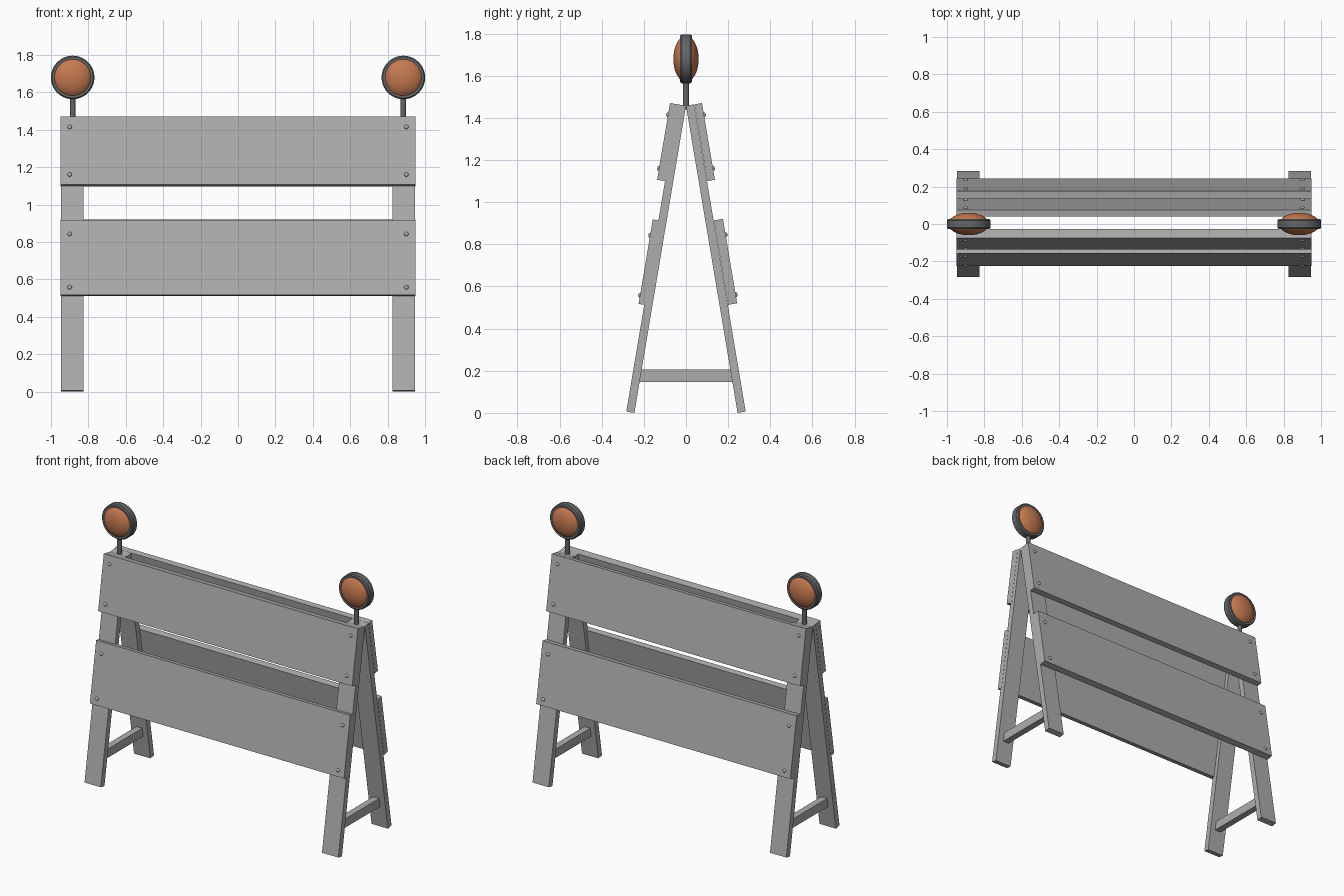
import bpy, bmesh, math
from mathutils import Matrix, Vector

if "Cube" in bpy.data.objects:
    bpy.data.objects.remove(bpy.data.objects["Cube"], do_unlink=True)


def material(name, rgb):
    m = bpy.data.materials.new(name)
    m.use_nodes = True
    m.diffuse_color = (*rgb, 1)
    bsdf = next(n for n in m.node_tree.nodes if n.type == 'BSDF_PRINCIPLED')
    bsdf.inputs["Base Color"].default_value = (*rgb, 1)
    bsdf.inputs["Roughness"].default_value = 0.6
    return m


GREY = material("light grey", (0.42, 0.42, 0.42))
DARK = material("dark grey", (0.13, 0.135, 0.14))
ORANGE = material("amber orange", (0.56, 0.19, 0.08))


def finish(name, bm, mat, smooth=False):
    bmesh.ops.recalc_face_normals(bm, faces=bm.faces)
    mesh = bpy.data.meshes.new(name)
    bm.to_mesh(mesh)
    bm.free()
    mesh.materials.append(mat)
    obj = bpy.data.objects.new(name, mesh)
    bpy.context.collection.objects.link(obj)
    if smooth:
        bpy.ops.object.select_all(action='DESELECT')
        obj.select_set(True)
        bpy.context.view_layer.objects.active = obj
        bpy.ops.object.shade_smooth_by_angle(angle=math.radians(35))
    return obj


def frame(side):
    """Leaning frame: x across, s down the outer leg face, t outward from it."""
    a = math.atan(0.168)
    s = Vector((0, side * math.sin(a), -math.cos(a)))
    t = Vector((0, side * math.cos(a), math.sin(a)))
    o = Vector((0, side * 0.0385, 1.464))
    m = Matrix((Vector((1, 0, 0)), s, t)).transposed().to_4x4()
    return Matrix.Translation(o) @ m


def box(name, lo, hi, mat, space=Matrix()):
    lo, hi = Vector(lo), Vector(hi)
    bm = bmesh.new()
    bmesh.ops.create_cube(bm, size=1, matrix=space
                          @ Matrix.Translation((lo + hi) / 2)
                          @ Matrix.Diagonal((*(hi - lo), 1)))
    return finish(name, bm, mat)


LAMP_X, LAMP_Z = 0.884, 1.68
ENDS = (("left", 1), ("right", -1))

# Leaning frames: legs, boards and bolts on the front and back
for face, side in (("front", -1), ("back", 1)):
    space = frame(side)
    for end, sx in ENDS:
        x0, x1 = sorted((sx * 0.825, sx * 0.947))
        box(f"{face}_{end}_leg", (x0, 0, -0.039), (x1, 1.478, 0), GREY, space)

    # The front boards are let slightly into the legs
    sunk = -0.011 if side < 0 else 0.001
    lower_top = 0.027 if side < 0 else 0.045
    boards = (("upper", 0, 0.369, 0.038, (0.056, 0.314)),
              ("lower", 0.558, 0.9645, lower_top, (0.634, 0.923)))
    for level, s0, s1, top, rows in boards:
        box(f"{face}_{level}_board", (-0.948, s0, sunk), (0.948, s1, top),
            GREY, space)
        bm = bmesh.new()
        for s in rows:
            for x in (-0.9, 0.9):
                bmesh.ops.create_uvsphere(
                    bm, u_segments=12, v_segments=8, radius=0.012,
                    matrix=space @ Matrix.Translation((x, s, top))
                    @ Matrix.Diagonal((1, 1, 0.75, 1)))
        finish(f"{face}_{level}_bolts", bm, GREY, True)

# Cross bars and warning lamps at each end
for end, sx in ENDS:
    x = sx * LAMP_X
    box(f"{end}_cross_bar", (x - 0.022, -0.23, 0.147),
        (x + 0.022, 0.23, 0.206), GREY)

    bm = bmesh.new()
    bmesh.ops.create_cone(bm, cap_ends=True, segments=16, radius1=0.015,
                          radius2=0.015, depth=0.14,
                          matrix=Matrix.Translation((x, 0, 1.51)))
    finish(f"{end}_lamp_post", bm, DARK, True)

    # Chamfered rim, turned around the lamp axis
    bm = bmesh.new()
    centre = Vector((x, 0, LAMP_Z))
    profile = ((0.09, -0.026), (0.101, -0.028), (0.11, -0.028),
               (0.1165, -0.02), (0.1165, 0.02), (0.11, 0.028),
               (0.101, 0.028), (0.09, 0.026))
    ring = [bm.verts.new(centre + Vector((r, y, 0))) for r, y in profile]
    edges = [bm.edges.new((ring[i], ring[(i + 1) % len(ring)]))
             for i in range(len(ring))]
    bmesh.ops.spin(bm, geom=ring + edges, cent=centre, axis=(0, 1, 0),
                   angle=math.tau, steps=40, use_merge=True)
    bmesh.ops.remove_doubles(bm, verts=bm.verts, dist=0.0001)
    finish(f"{end}_lamp_rim", bm, DARK, True)

    # Domed lens bulging from both sides of the rim
    bm = bmesh.new()
    bmesh.ops.create_uvsphere(
        bm, u_segments=40, v_segments=24, radius=0.109,
        matrix=Matrix.Translation(centre) @ Matrix.Diagonal((1, 0.55, 1, 1))
        @ Matrix.Rotation(math.pi / 2, 4, 'X'))
    finish(f"{end}_lamp_lens", bm, ORANGE, True)
